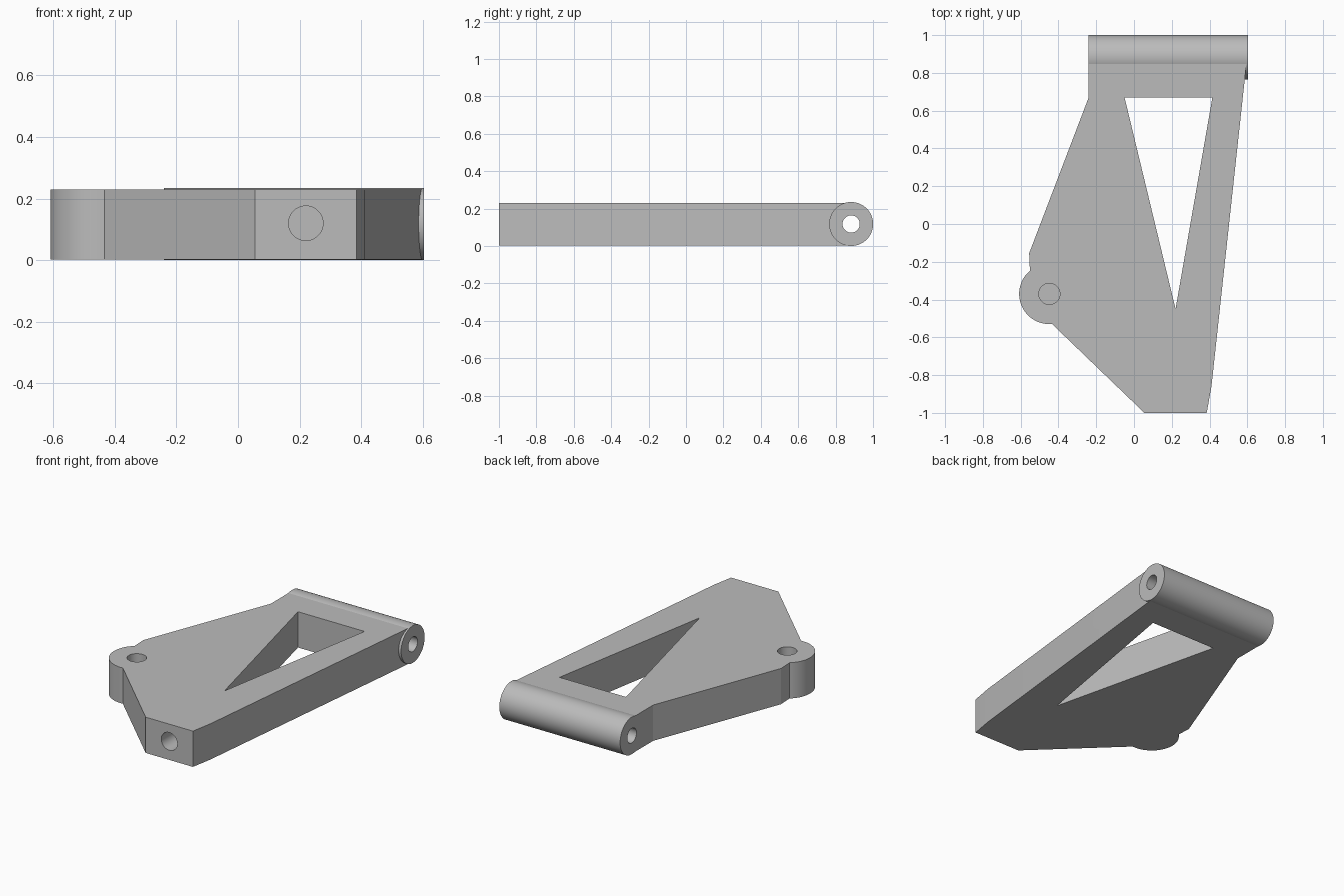
import bpy, bmesh, math
from mathutils import Matrix, Vector

cube = bpy.data.objects.get("Cube")
if cube:
    bpy.data.objects.remove(cube, do_unlink=True)

BOTTOM, TOP = 0.003, 0.229
AXIS_Y, AXIS_Z = 0.883, 0.1175

grey = bpy.data.materials.new("plain grey")
grey.use_nodes = True
grey.diffuse_color = (0.5, 0.5, 0.5, 1)
grey.node_tree.nodes["Principled BSDF"].inputs["Base Color"].default_value = (0.5, 0.5, 0.5, 1)


def finish(name, bm):
    bmesh.ops.recalc_face_normals(bm, faces=bm.faces)
    mesh = bpy.data.meshes.new(name)
    bm.to_mesh(mesh)
    bm.free()
    mesh.materials.append(grey)
    obj = bpy.data.objects.new(name, mesh)
    bpy.context.collection.objects.link(obj)
    return obj


def prism(name, outline, z0, z1):
    bm = bmesh.new()
    face = bm.faces.new([bm.verts.new((x, y, z0)) for x, y in outline])
    result = bmesh.ops.extrude_face_region(bm, geom=[face])
    verts = [g for g in result["geom"] if isinstance(g, bmesh.types.BMVert)]
    bmesh.ops.translate(bm, verts=verts, vec=(0, 0, z1 - z0))
    return finish(name, bm)


def rod(name, start, end, radius, sides=64):
    start, end = Vector(start), Vector(end)
    span = end - start
    turn = Vector((0, 0, 1)).rotation_difference(span).to_matrix().to_4x4()
    bm = bmesh.new()
    bmesh.ops.create_cone(bm, cap_ends=True, segments=sides, radius1=radius,
                          radius2=radius, depth=span.length,
                          matrix=Matrix.Translation((start + end) / 2) @ turn)
    return finish(name, bm)


def combine(target, tool, operation):
    mod = target.modifiers.new(tool.name, "BOOLEAN")
    mod.operation, mod.solver, mod.object = operation, "EXACT", tool
    tool.hide_render = True
    bpy.context.view_layer.objects.active = target
    bpy.ops.object.modifier_apply(modifier=mod.name)
    bpy.data.objects.remove(tool, do_unlink=True)


# Plate outline with the rounded pivot boss on its right side
boss = Vector((-0.448, -0.37))
arc = [(boss.x + 0.16 * math.cos(math.radians(a)), boss.y + 0.16 * math.sin(math.radians(a)))
       for a in range(130, 276, 5)]
outline = [(0.055, -1), (0.385, -1), (0.41, -0.86), (0.599, AXIS_Y), (-0.24, AXIS_Y),
           (-0.24, 0.67), (-0.555, -0.155)] + arc
arm = prism("arm_plate", outline, BOTTOM, TOP)

# Triangular window
combine(arm, prism("window_cutter", [(-0.05, 0.67), (0.22, -0.45), (0.415, 0.67)], -0.1, 0.4),
        "DIFFERENCE")

# Hinge barrel and its through bore
combine(arm, rod("hinge_barrel", (-0.24, AXIS_Y, AXIS_Z), (0.604, AXIS_Y, AXIS_Z), 0.1175),
        "UNION")
combine(arm, rod("hinge_bore", (-0.5, AXIS_Y, AXIS_Z), (0.9, AXIS_Y, AXIS_Z), 0.046),
        "DIFFERENCE")

# Blind holes in the boss and the front face
combine(arm, rod("boss_hole", (boss.x, boss.y, 0.06), (boss.x, boss.y, 0.4), 0.056),
        "DIFFERENCE")
combine(arm, rod("front_hole", (0.22, -1.2, 0.12), (0.22, -0.8, 0.12), 0.056), "DIFFERENCE")

# Crisp edges, smooth curves
for obj in bpy.context.selected_objects:
    obj.select_set(False)
arm.select_set(True)
bpy.context.view_layer.objects.active = arm
bpy.ops.object.shade_smooth_by_angle(angle=math.radians(8))
